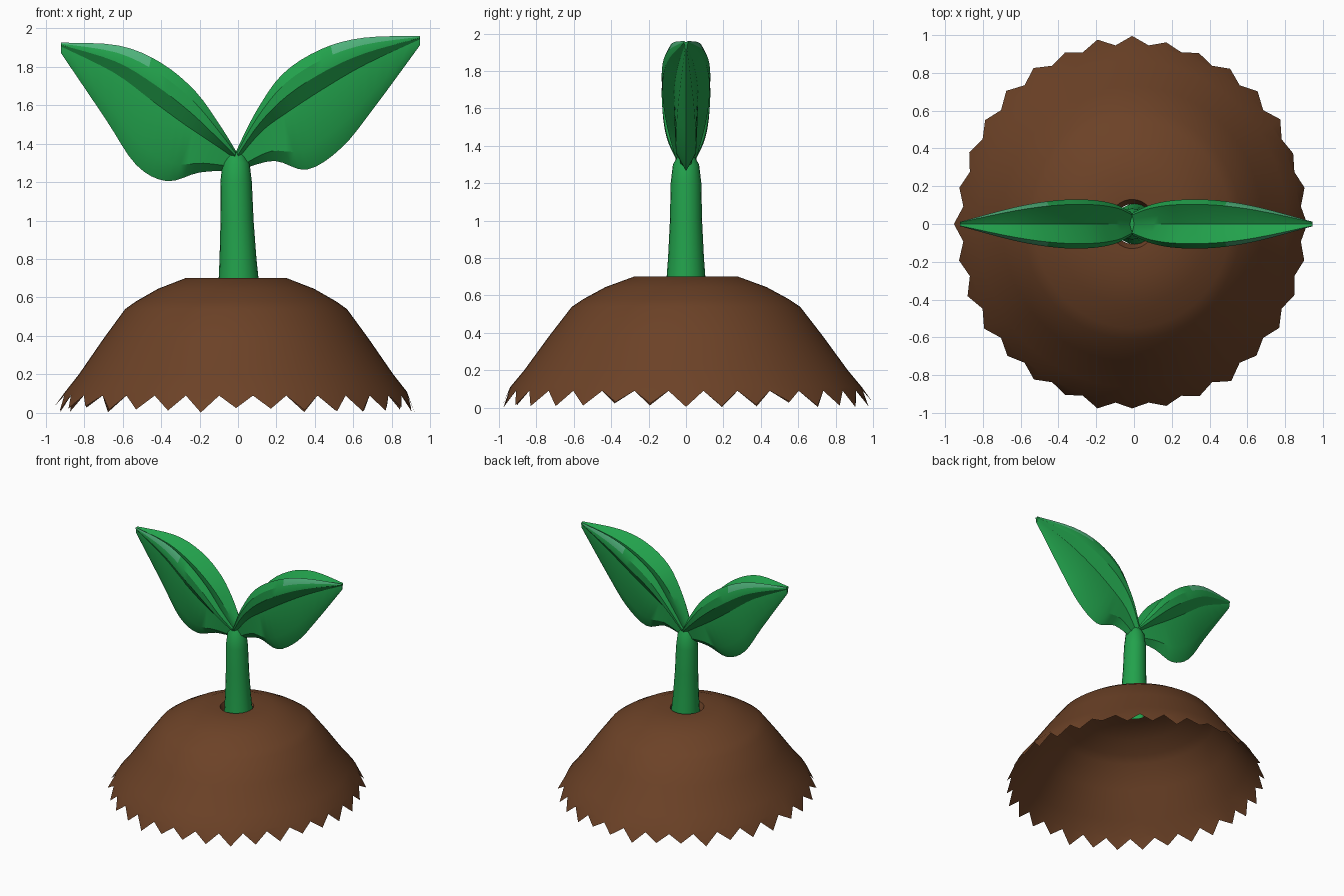
import bpy, bmesh, math, random

if "Cube" in bpy.data.objects:
    bpy.data.objects.remove(bpy.data.objects["Cube"])
random.seed(4)


def material(name, rgb):
    m = bpy.data.materials.new(name)
    m.diffuse_color = (*rgb, 1)
    m.use_nodes = True
    m.node_tree.nodes["Principled BSDF"].inputs["Base Color"].default_value = m.diffuse_color
    return m


SOIL = material("soil brown", (0.15, 0.054, 0.020))
GREEN = material("leaf green", (0.016, 0.36, 0.072))
LIGHT = material("pale green", (0.08, 0.45, 0.20))


def finish(name, bm, mats, angle=30, recalc=True):
    if recalc:
        bmesh.ops.recalc_face_normals(bm, faces=bm.faces)
    me = bpy.data.meshes.new(name)
    bm.to_mesh(me)
    bm.free()
    ob = bpy.data.objects.new(name, me)
    bpy.context.collection.objects.link(ob)
    for m in mats:
        me.materials.append(m)
    bpy.context.view_layer.objects.active = ob
    ob.select_set(True)
    bpy.ops.object.shade_smooth_by_angle(angle=math.radians(angle))
    ob.select_set(False)
    return ob


def bridge(bm, a, b):
    n = len(a)
    return [bm.faces.new((a[i], a[(i + 1) % n], b[(i + 1) % n], b[i])) for i in range(n)]


def spline(pts, t):
    """Catmull-Rom through evenly indexed points."""
    n = len(pts) - 1
    i = min(int(t * n), n - 1)
    u = t * n - i
    a, b, c, d = (pts[max(0, min(n, i + k))] for k in (-1, 0, 1, 2))
    return [0.5 * (2 * q + (r - p) * u + (2 * p - 5 * q + 4 * r - s) * u * u
                   + (3 * q - p - 3 * r + s) * u ** 3) for p, q, r, s in zip(a, b, c, d)]


# Soil mound: open shell with a ragged lower rim and a dimple for the stem
N = 64
profile = [(0.99, 0.04), (0.94, 0.11), (0.865, 0.20), (0.73, 0.385), (0.61, 0.54),
           (0.55, 0.58), (0.43, 0.645), (0.28, 0.70), (0.13, 0.70), (0.105, 0.64)]
bm = bmesh.new()
prev = None
for k, (r, z) in enumerate(profile):
    ring = []
    for i in range(N):
        a = 2 * math.pi * i / N
        rr, zz = r, z
        if k == 0:                      # teeth of the rim
            down = i % 2 == 0
            rr = 0.985 + random.uniform(-0.01, 0.015) if down else 0.95
            zz = random.uniform(0.0, 0.04) if down else 0.09
        ring.append(bm.verts.new((rr * 0.945 * math.cos(a) - 0.01, rr * math.sin(a), zz)))
    if prev:
        bridge(bm, prev, ring)
    prev = ring
finish("soil_mound", bm, [SOIL], recalc=False)

# Stem: tapered tube leaning slightly
bm = bmesh.new()
prev = None
for z, r, x in [(0.64, 0.108, 0.005), (0.8, 0.096, 0.0), (1.0, 0.086, -0.005),
                (1.2, 0.082, -0.01), (1.3, 0.07, -0.01), (1.36, 0.035, -0.01)]:
    ring = [bm.verts.new((x + r * math.cos(2 * math.pi * i / 20),
                          r * math.sin(2 * math.pi * i / 20), z)) for i in range(20)]
    if prev:
        bridge(bm, prev, ring)
    prev = ring
bm.faces.new(prev)
finish("stem", bm, [GREEN], recalc=False)

# Leaf cross-section: (share of half width, share of height from top to bottom)
half = [(0.4, 0.07), (0.8, 0.0), (1.0, 0.10), (0.97, 0.22), (0.5, 0.37), (0.42, 0.8)]
section = [(0, 0.12)] + half + [(0, 1)] + [(-y, s) for y, s in reversed(half)]
widths = [(0.06,), (0.105,), (0.128,), (0.125,), (0.09,), (0.012,)]


def leaf(name, top, bottom, steps=20):
    bm = bmesh.new()
    prev = None
    for k in range(steps + 1):
        t = k / steps
        tx, tz = spline(top, t)
        bx, bz = spline(bottom, t)
        w = spline(widths, t)[0]
        ring = [bm.verts.new((tx + (bx - tx) * s, y * w, tz + (bz - tz) * s)) for y, s in section]
        if prev:
            faces = bridge(bm, prev, ring)
            if t > 0.65:                # pale shoulder near the tip
                for j in (2, len(section) - 3):
                    faces[j].material_index = 1
        else:
            bm.faces.new(ring)
        prev = ring
    bm.faces.new(prev)
    finish(name, bm, [GREEN, LIGHT])


leaf("left_leaf",
     [(-0.01, 1.36), (-0.09, 1.49), (-0.22, 1.67), (-0.40, 1.82), (-0.62, 1.91), (-0.92, 1.925)],
     [(-0.03, 1.26), (-0.20, 1.25), (-0.37, 1.205), (-0.53, 1.29), (-0.69, 1.53), (-0.92, 1.87)])
leaf("right_leaf",
     [(-0.01, 1.36), (0.09, 1.56), (0.23, 1.76), (0.43, 1.89), (0.65, 1.95), (0.945, 1.96)],
     [(0.03, 1.27), (0.19, 1.31), (0.36, 1.265), (0.54, 1.38), (0.71, 1.59), (0.945, 1.91)])
